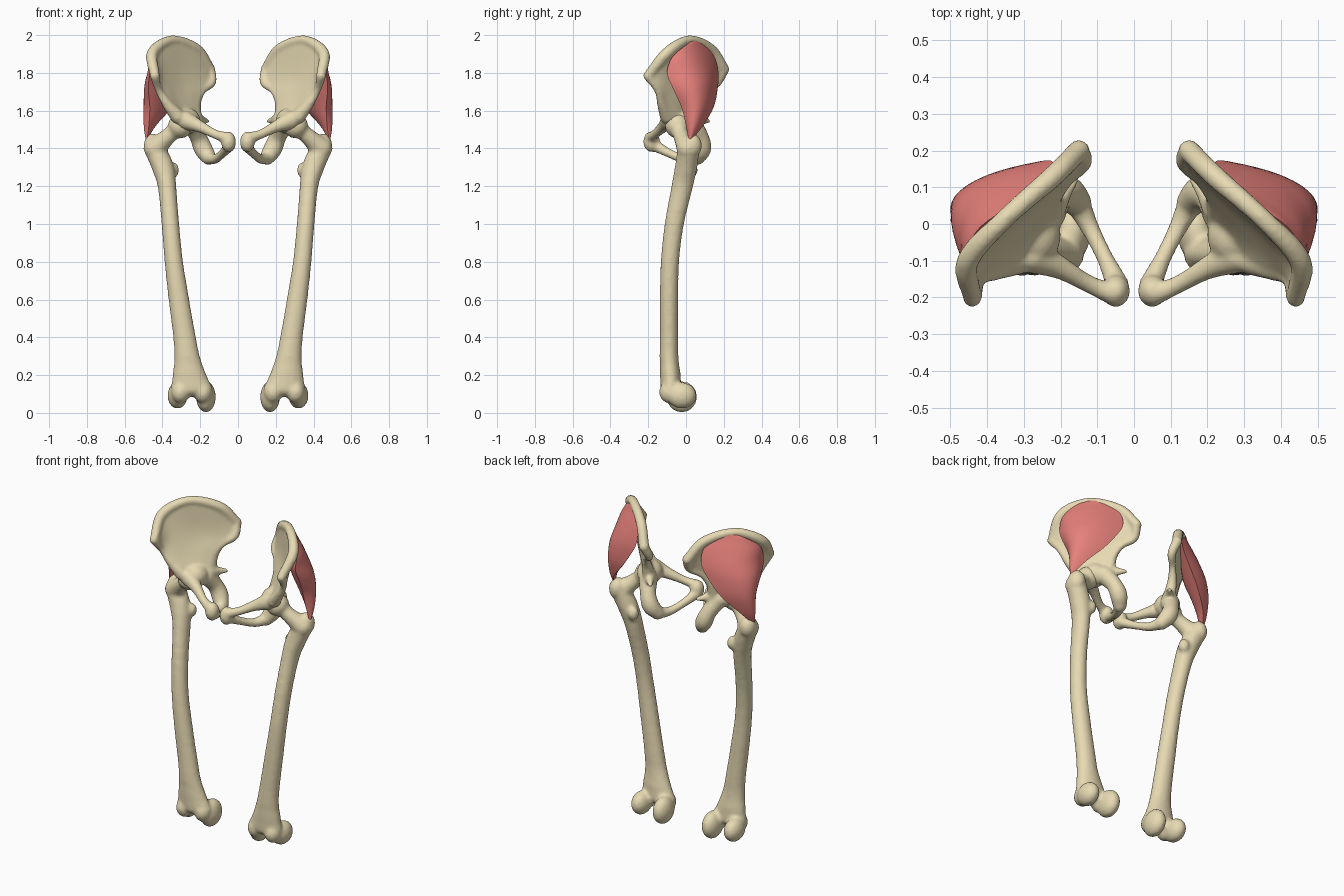
import bpy, bmesh
from math import sin, cos, pi
from mathutils import Vector

if "Cube" in bpy.data.objects:
    bpy.data.objects.remove(bpy.data.objects["Cube"])


def spline(pts, n):
    """Smooth curve through points of any dimension, n steps per span."""
    pts = [Vector(p) for p in pts]
    p = [pts[0] * 2 - pts[1]] + pts + [pts[-1] * 2 - pts[-2]]
    out = []
    for i in range(1, len(p) - 2):
        a, b, c, d = p[i - 1:i + 3]
        for k in range(n):
            t = k / n
            out.append(0.5 * (2 * b + (c - a) * t + (2 * a - 5 * b + 4 * c - d) * t * t
                              + (3 * b - a - 3 * c + d) * t ** 3))
    return out + [pts[-1]]


def skin(bm, rows):
    """Join closed rings of vertices with quads and cap both ends."""
    m = len(rows[0])
    for a, b in zip(rows, rows[1:]):
        for j in range(m):
            k = (j + 1) % m
            bm.faces.new((a[j], a[k], b[k], b[j]))
    bm.faces.new(rows[0][::-1])
    bm.faces.new(rows[-1])


SEG, LAT = 16, 9
UNIT = [[(sin(pi * (i + .3) / (LAT - .4)) * cos(2 * pi * j / SEG),
          sin(pi * (i + .3) / (LAT - .4)) * sin(2 * pi * j / SEG),
          -cos(pi * (i + .3) / (LAT - .4))) for j in range(SEG)] for i in range(LAT)]


def blob(bm, c, r):
    """Ellipsoid at c with radii r."""
    skin(bm, [[bm.verts.new([c[k] + r[k] * u[k] for k in range(3)]) for u in ring] for ring in UNIT])


def chain(bm, pts, n=6):
    """Tube of overlapping balls; points are (x, y, z, radius)."""
    for p in spline(pts, n):
        blob(bm, p[:3], (p[3],) * 3)


def material(name, color):
    m = bpy.data.materials.new(name)
    m.diffuse_color = color
    m.use_nodes = True
    m.node_tree.nodes["Principled BSDF"].inputs["Base Color"].default_value = m.diffuse_color
    return m


def finish(bm, name, mat, voxel=None):
    me = bpy.data.meshes.new(name)
    bm.to_mesh(me)
    bm.free()
    ob = bpy.data.objects.new(name, me)
    bpy.context.collection.objects.link(ob)
    me.materials.append(mat)
    if voxel:
        r = ob.modifiers.new("fuse", 'REMESH')
        r.mode, r.voxel_size, r.use_smooth_shade = 'VOXEL', voxel, True
        s = ob.modifiers.new("soften", 'SMOOTH')
        s.factor, s.iterations = 0.5, 5
    ob.modifiers.new("mirror", 'MIRROR').use_mirror_merge = False
    for f in me.polygons:
        f.use_smooth = True
    return ob


bone = material("bone", (0.80, 0.70, 0.45, 1))
red = material("muscle", (0.80, 0.22, 0.20, 1))

# Thigh bone: shaft as (x, y, z, half width, half depth)
bm = bmesh.new()
shaft = [(.245, -.08, .13, .112, .056), (.257, -.083, .2, .09, .055), (.27, -.09, .3, .068, .05),
         (.283, -.09, .4, .061, .05), (.313, -.09, .6, .056, .05), (.34, -.085, .8, .05, .05),
         (.358, -.062, 1.0, .048, .052), (.376, -.02, 1.2, .05, .058),
         (.398, 0, 1.3, .06, .06), (.44, .015, 1.4, .06, .06)]
for p in spline(shaft, 9):
    blob(bm, p[:3], (p[3], p[4], .045))
# Knee end
blob(bm, (.32, -.022, .092), (.054, .078, .07))
blob(bm, (.17, -.022, .085), (.053, .082, .083))
blob(bm, (.305, -.085, .11), (.05, .058, .06))
blob(bm, (.185, -.08, .11), (.05, .055, .06))
# Outer and inner knobs, neck and head
blob(bm, (.45, .03, 1.415), (.05, .055, .065))
blob(bm, (.345, .03, 1.285), (.034, .032, .042))
chain(bm, [(.44, .01, 1.40, .06), (.38, -.02, 1.455, .045), (.305, -.045, 1.52, .042)])
blob(bm, (.305, -.045, 1.52), (.067,) * 3)
finish(bm, "thigh_bones", bone, .01)

# Hip blade: curved sheet from crest down to socket, given thickness along normals
bm = bmesh.new()
blade = [[(.44, -.2, 1.785), (.452, -.1, 1.905), (.35, .015, 1.972), (.22, .13, 1.925), (.15, .2, 1.82)],
         [(.425, -.15, 1.72), (.39, -.07, 1.78), (.315, .02, 1.79), (.225, .1, 1.775), (.14, .168, 1.745)],
         [(.375, -.125, 1.64), (.345, -.06, 1.665), (.30, -.005, 1.67), (.255, .04, 1.67), (.215, .075, 1.655)],
         [(.32, -.1, 1.56), (.30, -.06, 1.56), (.27, -.02, 1.56), (.245, .015, 1.56), (.22, .045, 1.56)]]
thick = [.019, .014, .022, .035]
cols = [spline(c, 6) for c in zip(*[spline(r, 6) for r in blade])]
ts = [v.x for v in spline([(t, 0) for t in thick], 6)]
nc, nr = len(cols), len(cols[0])
rings = []
for i in range(nc):
    up, dn = [], []
    for j in range(nr):
        du = cols[min(i + 1, nc - 1)][j] - cols[max(i - 1, 0)][j]
        dv = cols[i][min(j + 1, nr - 1)] - cols[i][max(j - 1, 0)]
        n = du.cross(dv).normalized() * ts[j]
        up.append(bm.verts.new(cols[i][j] + n))
        dn.append(bm.verts.new(cols[i][j] - n))
    rings.append(up + dn[::-1])
skin(bm, rings)
bmesh.ops.recalc_face_normals(bm, faces=bm.faces)
# Crest, front border, rear border
chain(bm, [(*p, r) for p, r in zip(blade[0], (.027, .031, .027, .03, .03))], 12)
chain(bm, [(.44, -.2, 1.785, .027), (.42, -.15, 1.71, .02), (.375, -.127, 1.635, .027), (.32, -.1, 1.57, .04)])
chain(bm, [(.15, .2, 1.82, .03), (.14, .165, 1.75, .025), (.19, .115, 1.705, .02),
           (.22, .075, 1.64, .026), (.225, .05, 1.56, .035)])
# Socket body
blob(bm, (.27, -.03, 1.545), (.072, .083, .07))
# Front arm, joint face, lower arm, seat bone and its spine
chain(bm, [(.28, -.085, 1.55, .05), (.2, -.12, 1.515, .032), (.12, -.165, 1.475, .025), (.055, -.19, 1.455, .032)])
blob(bm, (.05, -.182, 1.435), (.04, .045, .055))
chain(bm, [(.045, -.165, 1.415, .032), (.08, -.09, 1.375, .024), (.12, -.01, 1.345, .026), (.155, .06, 1.35, .036)])
chain(bm, [(.155, .06, 1.352, .04), (.185, .085, 1.40, .05), (.21, .075, 1.46, .046), (.24, .03, 1.53, .055)])
chain(bm, [(.165, .115, 1.545, .014), (.19, .085, 1.55, .022), (.225, .04, 1.555, .04)])
finish(bm, "hip_bones", bone, .009)

# Fan muscle: level sections with front edge, outer middle, rear edge, inner middle (x, y)
secs = [(1.44, (.483, .015), (.488, .02), (.483, .025), (.478, .02)),
        (1.52, (.472, 0), (.497, .045), (.435, .09), (.445, .04)),
        (1.62, (.467, -.025), (.488, .075), (.345, .147), (.385, .045)),
        (1.72, (.475, -.07), (.47, .08), (.27, .168), (.35, .02)),
        (1.80, (.467, -.1), (.442, .07), (.225, .172), (.33, .02)),
        (1.88, (.462, -.075), (.41, .055), (.225, .152), (.32, .03)),
        (1.94, (.42, -.01), (.365, .055), (.26, .115), (.33, .03)),
        (1.972, (.36, .035), (.345, .053), (.32, .07), (.335, .045))]


def arc(a, m, b, z, n=14):
    """Curve from a through m to b at height z, without its end point."""
    a, m, b = Vector(a), Vector(m), Vector(b)
    c = m * 2 - (a + b) / 2
    return [(*(a * (1 - t) ** 2 + c * 2 * t * (1 - t) + b * t * t), z) for t in [k / n for k in range(n)]]


bm = bmesh.new()
sections = [arc(f, o, b, z) + arc(b, i, f, z) for z, f, o, b, i in secs]
lines = [spline(c, 5) for c in zip(*sections)]
skin(bm, [[bm.verts.new(p) for p in ring] for ring in zip(*lines)])
bmesh.ops.recalc_face_normals(bm, faces=bm.faces)
muscle = finish(bm, "hip_muscles", red)
bpy.context.view_layer.objects.active = muscle
muscle.select_set(True)
bpy.ops.object.shade_smooth_by_angle(angle=0.9)
